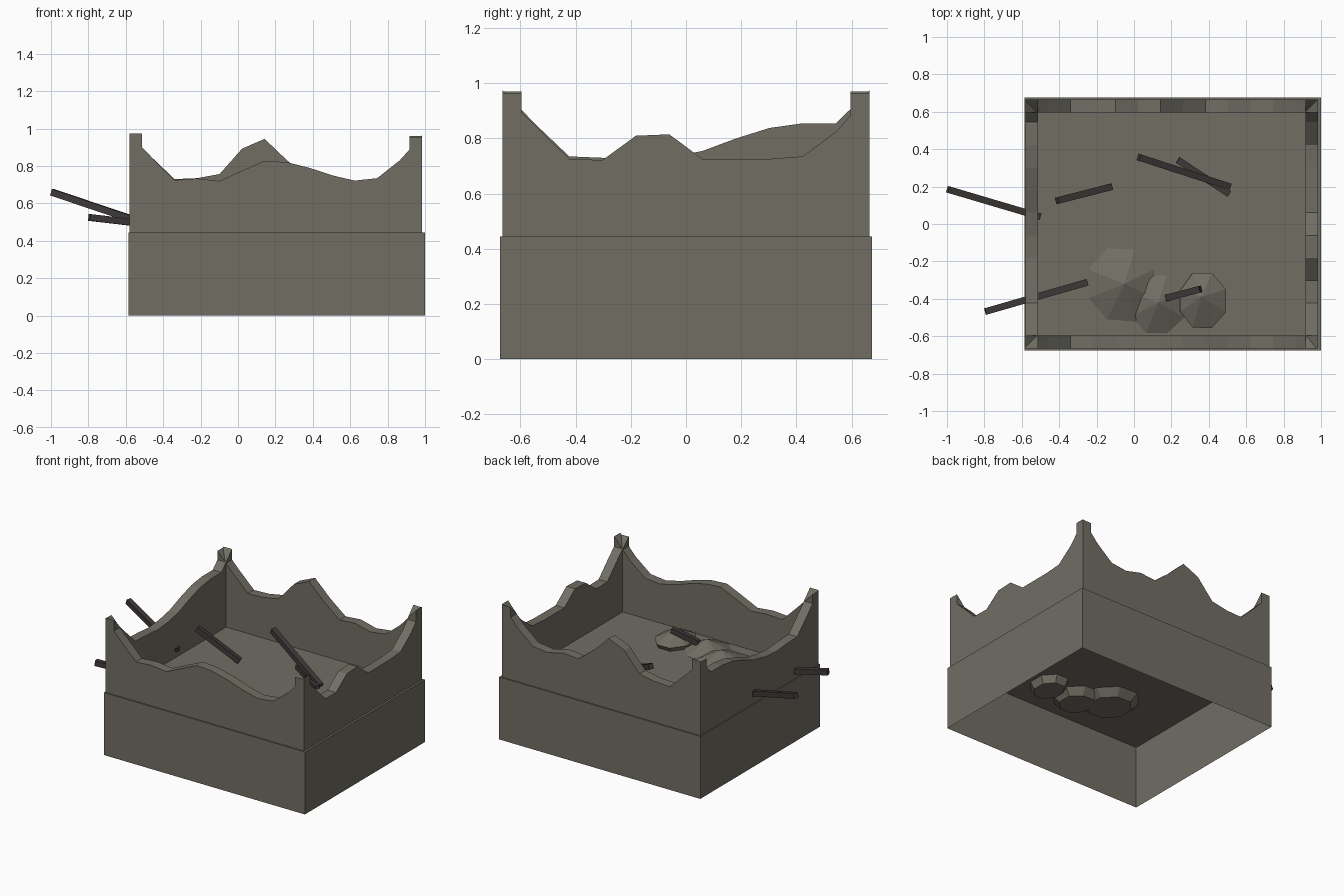
import bpy, bmesh, math, random
from mathutils import Vector

random.seed(4)
cube = bpy.data.objects.get("Cube")
if cube:
    bpy.data.objects.remove(cube, do_unlink=True)


def material(name, rgb):
    m = bpy.data.materials.new(name)
    m.use_nodes = True
    m.diffuse_color = (*rgb, 1)
    m.node_tree.nodes["Principled BSDF"].inputs["Base Color"].default_value = (*rgb, 1)
    return m


STONE = material("grey_stone", (0.165, 0.155, 0.127))
WOOD = material("charred_wood", (0.048, 0.041, 0.039))


def finish(bm, name, mat):
    bmesh.ops.recalc_face_normals(bm, faces=bm.faces)
    mesh = bpy.data.meshes.new(name)
    bm.to_mesh(mesh)
    bm.free()
    mesh.materials.append(mat)
    obj = bpy.data.objects.new(name, mesh)
    bpy.context.collection.objects.link(obj)
    return obj


FLOOR = 0.445
X0, X1, Y = -0.58, 0.985, 0.665
THICK = 0.068

# Foundation: a shell open at the bottom, its top is the floor
bm = bmesh.new()
bmesh.ops.create_cube(bm, size=1)
for v in bm.verts:
    v.co = ((v.co.x * 1.585) + 0.2075, v.co.y * 1.35, (v.co.z + 0.5) * FLOOR)
bottom = [f for f in bm.faces if f.calc_center_median().z < 0.01]
bmesh.ops.delete(bm, geom=bottom, context='FACES')
base = finish(bm, "foundation", STONE)


def wall(name, heights, start, end, inward):
    """Broken wall: evenly spaced crest heights, extruded inward."""
    bm = bmesh.new()
    start, end = Vector(start), Vector(end)
    n = len(heights) - 1
    pts = [Vector((*start.lerp(end, i / n), h)) for i, h in enumerate(heights)]
    pts += [Vector((*end, FLOOR)), Vector((*start, FLOOR))]
    face = bm.faces.new([bm.verts.new(p) for p in pts])
    out = bmesh.ops.extrude_face_region(bm, geom=[face])
    moved = [g for g in out["geom"] if isinstance(g, bmesh.types.BMVert)]
    bmesh.ops.translate(bm, vec=Vector((*inward, 0)) * THICK, verts=moved)
    return finish(bm, name, STONE)


# Ragged crests, listed from -x to +x or from -y to +y
wall("front_wall", [.97, .845, .725, .733, .72, .775, .828, .82, .79, .75, .722, .735, .83, .965],
     (X0, -Y), (X1, -Y), (0, 1))
wall("back_wall", [.97, .845, .73, .735, .757, .893, .945, .83, .735, .745, .715, .73, .83, .965],
     (X0, Y), (X1, Y), (0, -1))
wall("right_wall", [.975, .85, .735, .73, .72, .73, .755, .80, .838, .855, .855, .975],
     (X0, -Y), (X0, Y), (1, 0))
wall("left_wall", [.955, .845, .725, .722, .81, .815, .725, .725, .726, .735, .825, .96],
     (X1, -Y), (X1, Y), (-1, 0))


# Rubble: low eight-sided cones with a flat underside
def rubble(name, centre, radii, apex, height, rim):
    bm = bmesh.new()
    low, mid = [], []
    for i in range(8):
        a = math.tau * (i + 0.5) / 8
        k = random.uniform(0.93, 1.05)
        dx, dy = radii[0] * k * math.cos(a), radii[1] * k * math.sin(a)
        mid.append(bm.verts.new((centre[0] + dx, centre[1] + dy, FLOOR + rim)))
        low.append(bm.verts.new((centre[0] + dx * .72, centre[1] + dy * .72, FLOOR - .05)))
    top = bm.verts.new((*apex, FLOOR + height))
    bm.faces.new(low)
    for i in range(8):
        j = (i + 1) % 8
        bm.faces.new((low[i], low[j], mid[j], mid[i]))
        bm.faces.new((mid[i], mid[j], top))
    return finish(bm, name, STONE)


rubble("large_rubble", (-.07, -.32), (.2, .21), (-.05, -.32), .095, .004)
rubble("middle_rubble", (.12, -.43), (.155, .175), (.13, -.42), .085, .004)
rubble("small_rubble", (.365, -.41), (.133, .155), (.36, -.39), .11, .03)


# Fallen beams: square bars between two points
def beam(name, a, b, size=0.036):
    a, b = Vector(a), Vector(b)
    bm = bmesh.new()
    bmesh.ops.create_cube(bm, size=1)
    bmesh.ops.scale(bm, vec=(size, size, (b - a).length), verts=bm.verts)
    obj = finish(bm, name, WOOD)
    obj.location = (a + b) / 2
    obj.rotation_euler = (b - a).to_track_quat('Z', 'Y').to_euler()
    return obj


beam("outer_beam_back", (-.995, .185, .66), (-.505, .04, .495))
beam("outer_beam_front", (-.795, -.468, .525), (-.25, -.312, .462))
beam("leaning_beam_right", (-.41, .125, .645), (-.125, .198, .46))
beam("leaning_beam_left", (.025, .357, .66), (.51, .2, .45))
beam("floor_beam", (.235, .342, .46), (.51, .16, .45))
beam("rubble_beam", (.175, -.395, .5), (.355, -.348, .565))
